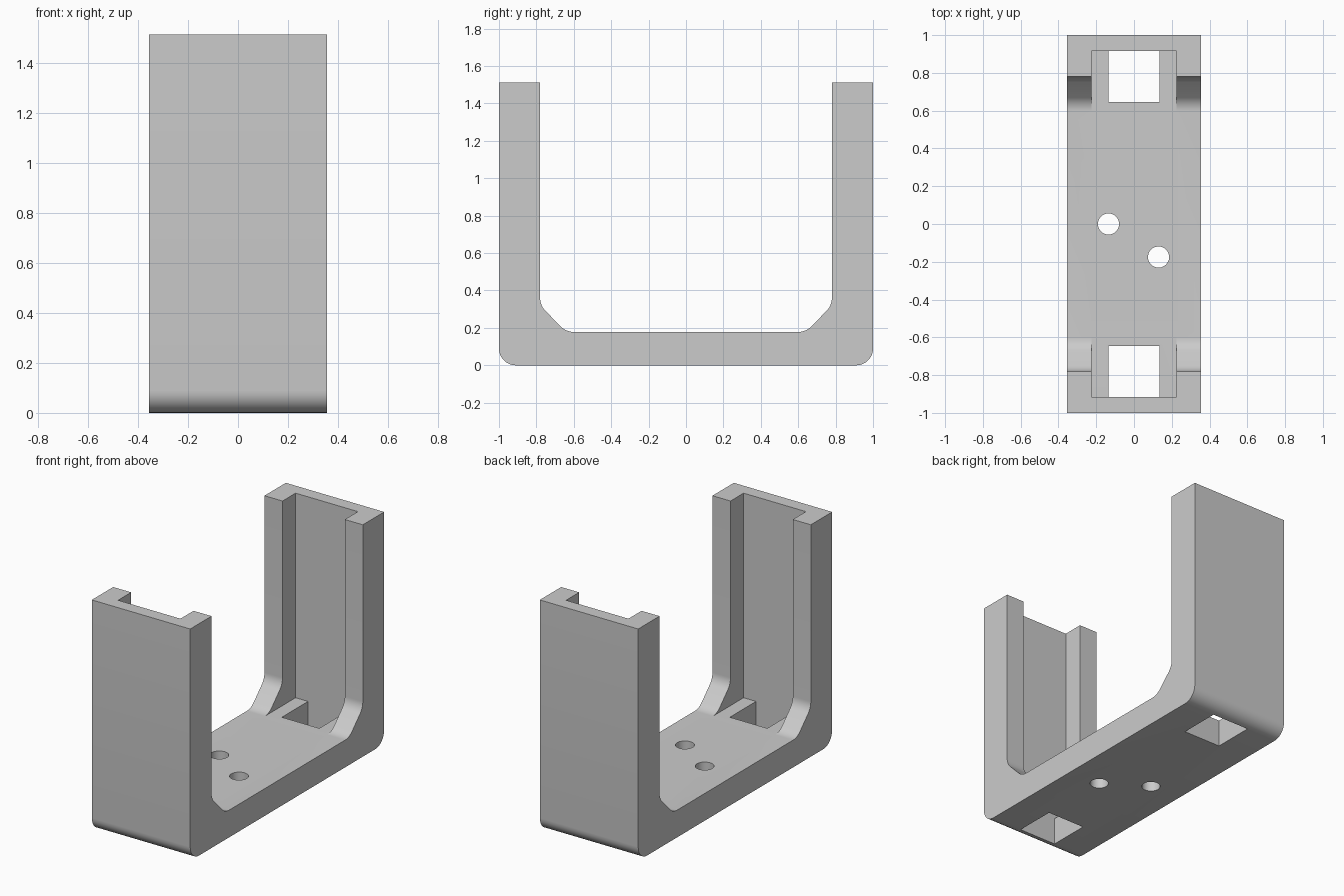
import bpy
import bmesh
from math import sin, cos, pi, radians
from mathutils import Vector

cube = bpy.data.objects.get("Cube")
if cube:
    bpy.data.objects.remove(cube, do_unlink=True)

HALF_WIDTH, HEIGHT, FLOOR, WALL = 0.355, 1.513, 0.178, 0.78

grey = bpy.data.materials.new("plain grey")
grey.use_nodes = True
colour = (0.6, 0.6, 0.6, 1)
grey.diffuse_color = colour
grey.node_tree.nodes["Principled BSDF"].inputs["Base Color"].default_value = colour


def fillet(prev, corner, nxt, radius, steps=8):
    """Points of an arc rounding one profile corner."""
    p, c, n = Vector(prev), Vector(corner), Vector(nxt)
    a, b = (p - c).normalized(), (n - c).normalized()
    half = a.angle(b) / 2
    mid = c + (a + b).normalized() * (radius / sin(half))
    reach = radius * cos(half) / sin(half)
    start, end = c + a * reach - mid, c + b * reach - mid
    return [mid + start.slerp(end, i / steps) * radius / start.slerp(end, i / steps).length
            for i in range(steps + 1)]


def prism(name, points, direction):
    """Extrude a closed 3D outline along a direction."""
    bm = bmesh.new()
    face = bm.faces.new([bm.verts.new(p) for p in points])
    moved = bmesh.ops.extrude_face_region(bm, geom=[face])["geom"]
    bmesh.ops.translate(bm, vec=direction,
                        verts=[v for v in moved if isinstance(v, bmesh.types.BMVert)])
    bmesh.ops.recalc_face_normals(bm, faces=bm.faces)
    mesh = bpy.data.meshes.new(name)
    bm.to_mesh(mesh)
    bm.free()
    mesh.materials.append(grey)
    obj = bpy.data.objects.new(name, mesh)
    bpy.context.collection.objects.link(obj)
    return obj


def box(name, x, y, z):
    outline = [(x[0], y[0], z[0]), (x[1], y[0], z[0]), (x[1], y[1], z[0]), (x[0], y[1], z[0])]
    return prism(name, outline, (0, 0, z[1] - z[0]))


# Half of the U profile, then its mirror
top_out, base_out, base_mid = (1, HEIGHT), (1, 0), (0, 0)
top_in, cham_a, cham_b, floor_mid = (WALL, HEIGHT), (WALL, 0.32), (0.64, FLOOR), (0, FLOOR)
half = [Vector(p) for p in fillet(base_mid, base_out, top_out, 0.09)]
half += [Vector(top_out), Vector(top_in)]
half += fillet(top_in, cham_a, cham_b, 0.1) + fillet(cham_a, cham_b, floor_mid, 0.1)
profile = half + [Vector((-p.x, p.y)) for p in reversed(half)]
bracket = prism("bracket", [(-HALF_WIDTH, p.x, p.y) for p in profile], (2 * HALF_WIDTH, 0, 0))

# Cutters: wall channels, square openings and round screw holes
cutters = []
for side in (-1, 1):
    def span(a, b):
        return sorted((side * a, side * b))
    cutters.append(box("channel_cutter", (-0.225, 0.225), span(0.5, 0.915), (FLOOR, 2)))
    cutters.append(box("opening_cutter", (-0.135, 0.135), span(0.645, 0.915), (-0.1, 0.4)))
for x, y in ((-0.135, 0), (0.13, -0.175)):
    ring = [(x + 0.056 * cos(i * pi / 20), y + 0.056 * sin(i * pi / 20), -0.1) for i in range(40)]
    cutters.append(prism("screw_hole_cutter", ring, (0, 0, 0.5)))

for cutter in cutters:
    cutter.hide_render = True
    cutter.hide_viewport = True
    cut = bracket.modifiers.new("cut", "BOOLEAN")
    cut.operation = "DIFFERENCE"
    cut.solver = "EXACT"
    cut.object = cutter

# Bake the cuts, then shade the rounded parts smooth
depsgraph = bpy.context.evaluated_depsgraph_get()
cut_mesh = bpy.data.meshes.new_from_object(bracket.evaluated_get(depsgraph))
bracket.modifiers.clear()
bracket.data = cut_mesh
for cutter in cutters:
    bpy.data.objects.remove(cutter, do_unlink=True)
bpy.ops.object.select_all(action="DESELECT")
bracket.select_set(True)
bpy.context.view_layer.objects.active = bracket
bpy.ops.object.shade_smooth_by_angle(angle=radians(30))
